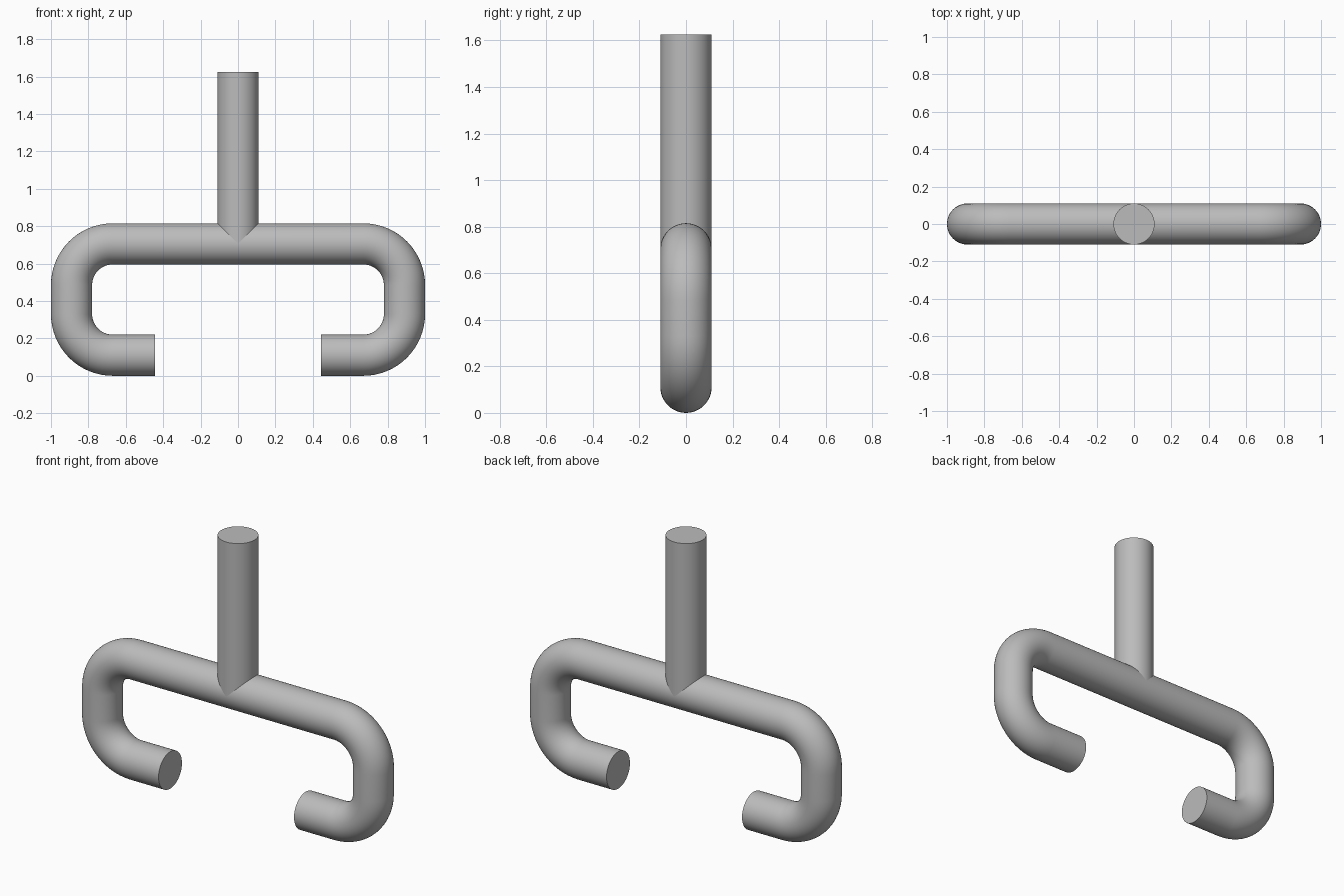
import bpy, bmesh
from math import sin, cos, pi, radians
from mathutils import Vector

RADIUS = 0.11      # tube radius
BEND = 0.22        # centre-line radius of the bends
SIDES = 48
STEPS = 16

cube = bpy.data.objects.get("Cube")
if cube:
    bpy.data.objects.remove(cube, do_unlink=True)

steel = bpy.data.materials.new("plain grey metal")
steel.use_nodes = True
grey = (0.5, 0.5, 0.5, 1)
steel.diffuse_color = grey
steel.node_tree.nodes["Principled BSDF"].inputs["Base Color"].default_value = grey


def sweep(name, stations):
    """Sweep a capped round tube along (point, tangent) stations in the xz plane."""
    bm = bmesh.new()
    side = Vector((0, 1, 0))
    rings = []
    for point, tangent in stations:
        out = side.cross(tangent)
        rings.append([bm.verts.new(point + RADIUS * (cos(a) * out + sin(a) * side))
                      for a in (2 * pi * i / SIDES for i in range(SIDES))])
    for a, b in zip(rings, rings[1:]):
        for i in range(SIDES):
            j = (i + 1) % SIDES
            bm.faces.new((a[i], a[j], b[j], b[i]))
    bm.faces.new(rings[0])
    bm.faces.new(rings[-1])
    bmesh.ops.recalc_face_normals(bm, faces=bm.faces)
    mesh = bpy.data.meshes.new(name)
    bm.to_mesh(mesh)
    bm.free()
    mesh.materials.append(steel)
    obj = bpy.data.objects.new(name, mesh)
    bpy.context.collection.objects.link(obj)
    bpy.ops.object.select_all(action="DESELECT")
    obj.select_set(True)
    bpy.context.view_layer.objects.active = obj
    bpy.ops.object.shade_smooth_by_angle(angle=radians(35))
    return obj


def bend(x, z, start, end):
    """Stations of an anticlockwise arc around (x, z)."""
    result = []
    for i in range(STEPS + 1):
        a = start + (end - start) * i / STEPS
        result.append((Vector((x + BEND * cos(a), 0, z + BEND * sin(a))),
                       Vector((-sin(a), 0, cos(a)))))
    return result


# Bent bar: from the left hook end, over the top, to the right hook end
x, low, high, tip = 0.67, 0.33, 0.485, 0.445
right_way, left_way = Vector((1, 0, 0)), Vector((-1, 0, 0))
path = [(Vector((tip, 0, RADIUS)), right_way)]
path += bend(x, low, -pi / 2, 0)
path += bend(x, high, 0, pi / 2)
path += bend(-x, high, pi / 2, pi)
path += bend(-x, low, pi, 3 * pi / 2)
path += [(Vector((-tip, 0, RADIUS)), right_way)]
sweep("bent_hook_bar", path)

# Upright stem, its foot buried in the bar's centre
up = Vector((0, 0, 1))
sweep("upright_stem", [(Vector((0, 0, high + BEND)), up), (Vector((0, 0, 1.625)), up)])
